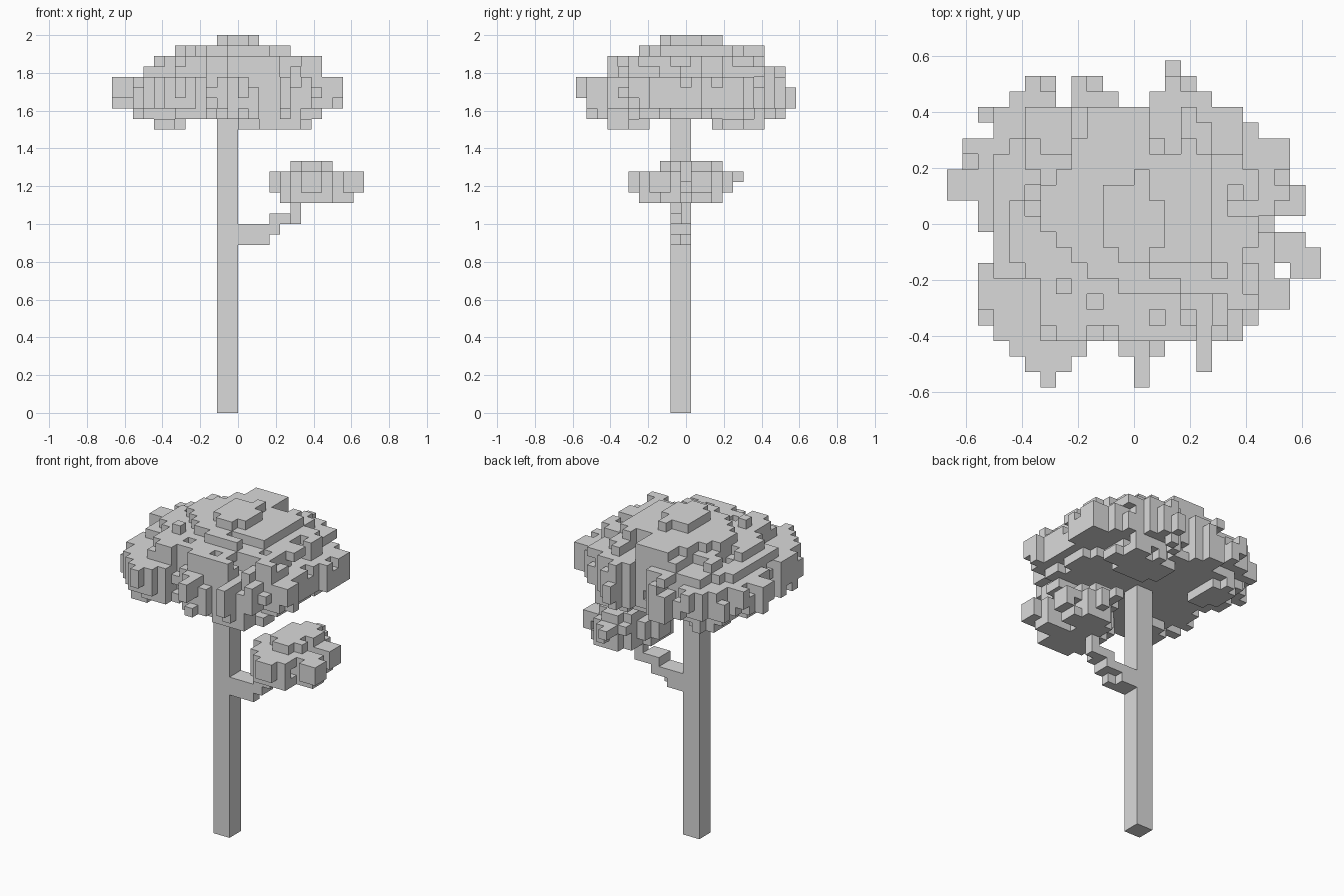
import bpy
import bmesh
from mathutils import Vector, noise

cube = bpy.data.objects.get("Cube")
if cube:
    bpy.data.objects.remove(cube)

V = 1 / 18                                  # edge of one block
ORIGIN = Vector((-12 * V, -10.5 * V, 0))    # corner of block (0, 0, 0)

grey = bpy.data.materials.new("plain_grey")
grey.use_nodes = True
COLOUR = (0.7, 0.7, 0.7, 1)
grey.diffuse_color = COLOUR
grey.node_tree.nodes["Principled BSDF"].inputs["Base Color"].default_value = COLOUR

AXES = [Vector((1, 0, 0)), Vector((0, 1, 0)), Vector((0, 0, 1))]


def block_object(name, cells):
    """Skin a set of blocks with only their exposed faces, merged where flat."""
    bm = bmesh.new()
    for cell in cells:
        centre = Vector(cell) + Vector((0.5, 0.5, 0.5))
        for a in range(3):
            for s in (-1, 1):
                near = list(cell)
                near[a] += s
                if tuple(near) in cells:
                    continue
                n, u, w = AXES[a] * s / 2, AXES[(a + 1) % 3] / 2, AXES[(a + 2) % 3] * s / 2
                ring = [n - u - w, n + u - w, n + u + w, n - u + w]
                bm.faces.new([bm.verts.new(ORIGIN + (centre + p) * V) for p in ring])
    bmesh.ops.remove_doubles(bm, verts=bm.verts, dist=V / 100)
    bmesh.ops.dissolve_limit(bm, angle_limit=0.01, verts=bm.verts, edges=bm.edges)
    mesh = bpy.data.meshes.new(name)
    bm.to_mesh(mesh)
    bm.free()
    mesh.materials.append(grey)
    obj = bpy.data.objects.new(name, mesh)
    bpy.context.collection.objects.link(obj)
    return obj


def box(x0, x1, y0, y1, z0, z1):
    return {(x, y, z) for x in range(x0, x1) for y in range(y0, y1) for z in range(z0, z1)}


def plan(rows, first=0):
    """Plan outline: each row holds the x spans of blocks at one y."""
    return {(x, y) for y, row in enumerate(rows, first) for a, b in row for x in range(a, b)}


def layer(outline, z, x0, x1, y0, y1, rough=1.0, power=2.0):
    """Part of the outline inside a lobed, ragged oval."""
    cells = set()
    for x, y in outline:
        if x0 <= x < x1 and y0 <= y < y1:
            u = abs(2 * x + 1 - x0 - x1) / (x1 - x0)
            v = abs(2 * y + 1 - y0 - y1) / (y1 - y0)
            wobble = noise.noise(Vector((x * 0.47 + 0.2, y * 0.47 + 0.3, z * 0.3)))
            if u ** power + v ** power + rough * wobble < 1.05:
                cells.add((x, y, z))
    return cells


def ragged(outline, z, limit=0.22):
    """Whole outline with some rim blocks bitten away."""
    cells = set()
    for x, y in outline:
        rim = any((x + i, y + j) not in outline for i, j in ((1, 0), (-1, 0), (0, 1), (0, -1)))
        if not rim or noise.noise(Vector((x * 0.6, y * 0.6, z * 0.3))) < limit:
            cells.add((x, y, z))
    return cells


# Trunk
block_object("trunk", box(10, 12, 9, 11, 0, 29))

# Stepped branch
block_object("branch", box(12, 15, 9, 10, 16, 18) | box(12, 14, 10, 11, 16, 18)
             | box(15, 16, 9, 10, 17, 19) | box(14, 16, 10, 11, 17, 18)
             | box(15, 18, 10, 11, 18, 19) | box(16, 17, 9, 10, 18, 19)
             | box(17, 18, 10, 11, 19, 21))

# Main crown, outline listed from front to back
crown_plan = plan([
    [(6, 7), (12, 13)],
    [(5, 8), (12, 13), (16, 17)],
    [(4, 9), (11, 14), (16, 17)],
    [(3, 19)], [(2, 20)], [(2, 22)], [(2, 22)], [(2, 21)],
    [(3, 21)], [(3, 21)], [(2, 21)], [(2, 21)],
    [(0, 22)], [(0, 22)], [(1, 22)], [(1, 22)],
    [(3, 20)], [(2, 19)],
    [(4, 7), (8, 11), (13, 17)],
    [(5, 7), (8, 10), (14, 16)],
    [(14, 15)],
])
crown = {(x, y, 30) for x, y in crown_plan}
crown |= ragged(crown_plan, 29) | ragged({c for c in crown_plan if c[1] < 20}, 31)
for x0, x1 in ((4, 7), (12, 19)):           # hanging clumps
    for y0, y1 in ((3, 7), (13, 18)):
        crown |= layer(crown_plan, 27, x0, x1, y0, y1)
crown |= layer(crown_plan, 28, 2, 20, 1, 20, 1.1)
crown |= layer(crown_plan, 32, 3, 20, 3, 20, 0.9)
crown |= layer(crown_plan, 33, 4, 20, 3, 18, 0.9, 1.7)
crown |= layer(crown_plan, 34, 6, 17, 6, 18, 0.9, 1.5)
crown |= layer(crown_plan, 35, 10, 14, 8, 14, 0.9)
block_object("crown", crown)

# Small crown on the branch
small_plan = plan([
    [(18, 20)], [(17, 21)], [(16, 21), (22, 24)], [(16, 24)], [(15, 23)], [(15, 20)],
    [(16, 23)], [(17, 23)], [(17, 21)], [(18, 20)], [(18, 19)],
], 5)
small = {(x, y, 22) for x, y in small_plan}
small |= ragged({c for c in small_plan if c[1] < 15}, 21)
small |= layer(small_plan, 20, 16, 23, 6, 14, 1.0, 1.8)
small |= layer(small_plan, 23, 17, 21, 8, 14, 0.9)
block_object("small_crown", small)
